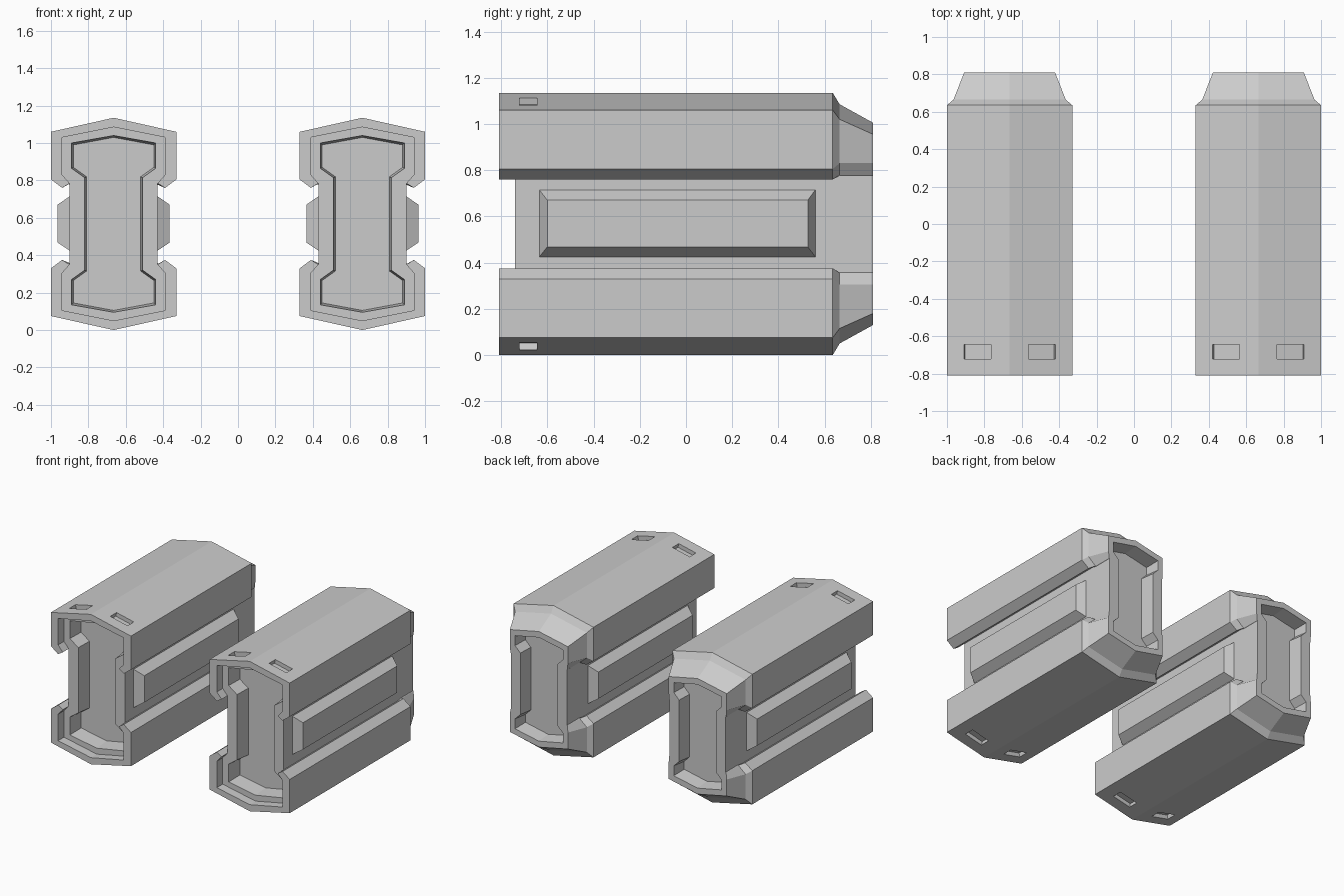
import bpy, bmesh, math
from mathutils import Matrix

if "Cube" in bpy.data.objects:
    bpy.data.objects.remove(bpy.data.objects["Cube"])

HEIGHT = 1.135
POD_X = 0.665


def full_outline(quarter):
    """Mirror a top-right quarter outline (x, z) into a closed loop."""
    right = quarter + [(x, HEIGHT - z) for x, z in reversed(quarter)]
    return right + [(-x, z) for x, z in reversed(right) if x > 0]


def loft(name, sections):
    """Closed solid through (y, outline) sections of equal point count."""
    bm = bmesh.new()
    loops = [[bm.verts.new((x, y, z)) for x, z in pts] for y, pts in sections]
    for a, b in zip(loops, loops[1:]):
        for i in range(len(a)):
            j = (i + 1) % len(a)
            bm.faces.new((a[i], a[j], b[j], b[i]))
    bm.faces.new(loops[0])
    bm.faces.new(loops[-1])
    bmesh.ops.recalc_face_normals(bm, faces=bm.faces)
    mesh = bpy.data.meshes.new(name)
    bm.to_mesh(mesh)
    bm.free()
    obj = bpy.data.objects.new(name, mesh)
    bpy.context.collection.objects.link(obj)
    return obj


def cut(target, cutter):
    mod = target.modifiers.new("cut", 'BOOLEAN')
    mod.operation = 'DIFFERENCE'
    mod.solver = 'EXACT'
    mod.object = cutter
    bpy.context.view_layer.objects.active = target
    bpy.ops.object.modifier_apply(modifier=mod.name)
    bpy.data.objects.remove(cutter)


# Main hull: two lobes with a waist, tapering at the rear
main = full_outline([(0, 1.135), (.335, 1.06), (.335, .805), (.275, .76), (.235, .785)])
shoulder = full_outline([(0, 1.085), (.30, 1.02), (.30, .83), (.24, .78), (.235, .777)])
tail = full_outline([(0, 1.005), (.243, .955), (.243, .83), (.238, .78), (.235, .777)])
hull = loft("hull", [(-.74, main), (.635, main), (.665, shoulder), (.81, tail)])

# Front and rear recesses
front_in = full_outline([(0, 1.04), (.225, 1.0), (.225, .865), (.155, .815)])
front_deep = full_outline([(0, 1.03), (.215, .99), (.215, .87), (.145, .82)])
cut(hull, loft("cutter", [(-.80, front_in), (-.74, front_in), (-.62, front_deep)]))
rear_in = full_outline([(0, .96), (.20, .92), (.20, .845), (.155, .80)])
rear_deep = full_outline([(0, .95), (.19, .91), (.19, .85), (.145, .805)])
cut(hull, loft("cutter", [(.70, rear_deep), (.81, rear_in), (.86, rear_in)]))

# Small slots in the sloped roof and underside
slope = math.atan2(.075, .335)
for sx in (-1, 1):
    for up in (-1, 1):
        z = HEIGHT - .172 * math.tan(slope)
        z = z if up > 0 else HEIGHT - z
        bm = bmesh.new()
        bmesh.ops.create_cube(bm, size=1)
        bm.transform(Matrix.Translation((sx * .172, -.683, z))
                     @ Matrix.Rotation(sx * up * slope, 4, 'Y')
                     @ Matrix.Diagonal((.148, .075, .06, 1)))
        mesh = bpy.data.meshes.new("slot")
        bm.to_mesh(mesh)
        bm.free()
        cutter = bpy.data.objects.new("slot", mesh)
        bpy.context.collection.objects.link(cutter)
        cut(hull, cutter)

parts = [hull]

# Hooked front rims, one around each lobe
rim_side = [(.335, 1.06), (.335, .805), (.275, .76), (.235, .785), (.275, .83), (.275, 1.03)]
rim = ([(0, 1.135)] + rim_side + [(0, 1.085)]
       + [(-x, z) for x, z in reversed(rim_side)])
for name, pts in (("upper_front_rim", rim),
                  ("lower_front_rim", [(x, HEIGHT - z) for x, z in rim])):
    parts.append(loft(name, [(-.81, pts), (-.74, pts)]))

# Bevelled panels on both sides of the waist
for name, sx in (("right_panel", 1), ("left_panel", -1)):
    bm = bmesh.new()
    rings = []
    for x, y0, y1, z0, z1 in ((.225, -.635, .56, .425, .715), (.235, -.635, .56, .425, .715),
                              (.30, -.60, .527, .468, .67)):
        rings.append([bm.verts.new((sx * x, y, z))
                      for y, z in ((y0, z0), (y1, z0), (y1, z1), (y0, z1))])
    for a, b in zip(rings, rings[1:]):
        for i in range(4):
            j = (i + 1) % 4
            bm.faces.new((a[i], a[j], b[j], b[i]))
    bm.faces.new(rings[0])
    bm.faces.new(rings[-1])
    bmesh.ops.recalc_face_normals(bm, faces=bm.faces)
    mesh = bpy.data.meshes.new(name)
    bm.to_mesh(mesh)
    bm.free()
    obj = bpy.data.objects.new(name, mesh)
    bpy.context.collection.objects.link(obj)
    parts.append(obj)

# Place the right pod and duplicate it to the left
for obj in parts:
    twin = obj.copy()
    bpy.context.collection.objects.link(twin)
    twin.name = "left_pod_" + obj.name
    obj.name = "right_pod_" + obj.name
    obj.location.x = POD_X
    twin.location.x = -POD_X
